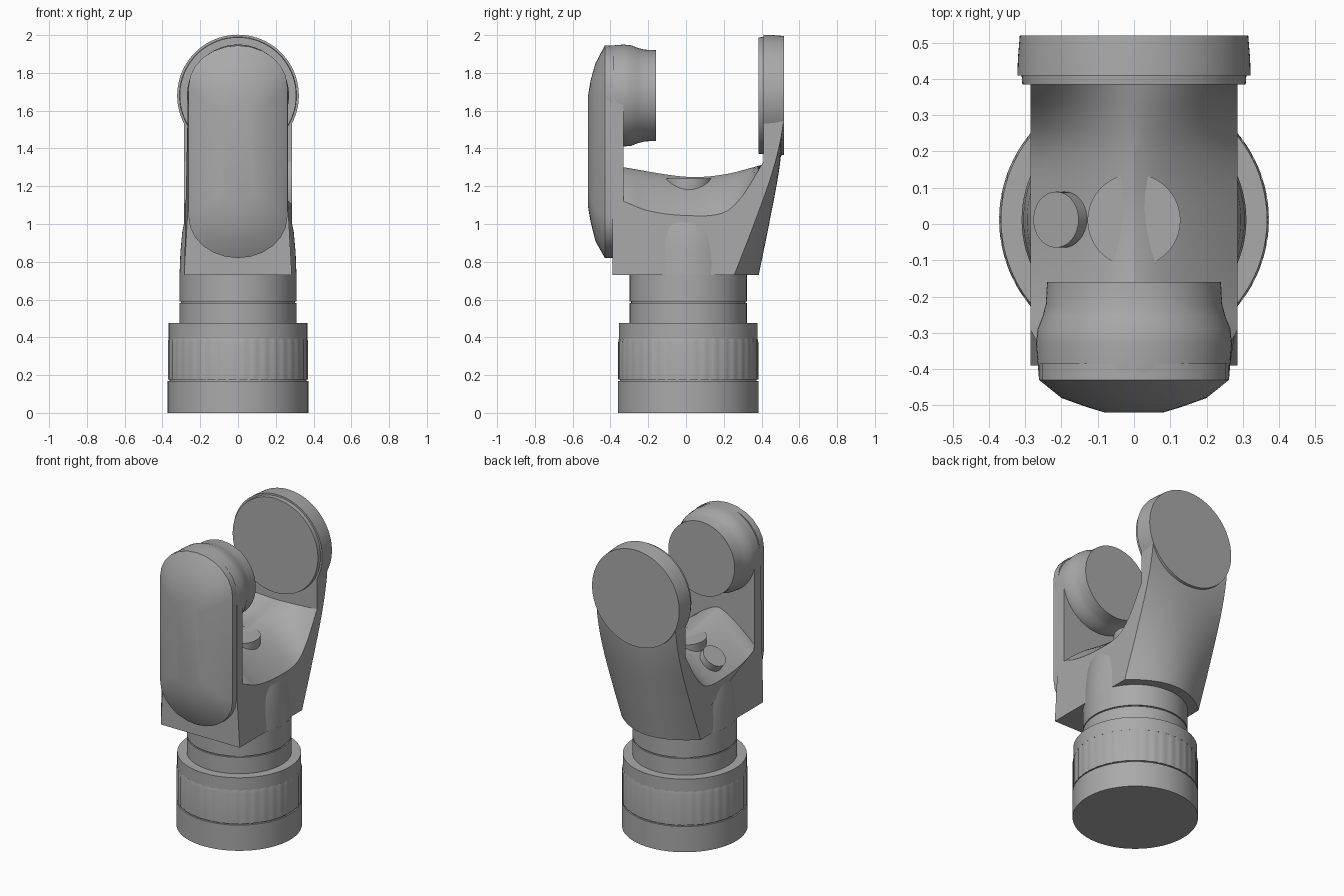
import bpy, bmesh, math
from mathutils import Vector, Matrix

cube = bpy.data.objects.get("Cube")
if cube:
    bpy.data.objects.remove(cube)

grey = bpy.data.materials.new("plain_grey")
grey.use_nodes = True
colour = (0.4, 0.4, 0.4, 1)
grey.diffuse_color = colour
grey.node_tree.nodes["Principled BSDF"].inputs["Base Color"].default_value = colour


def loft(name, rings, angle=30):
    """Skin a list of equal-length closed rings and cap both ends."""
    bm = bmesh.new()
    loops = [[bm.verts.new(p) for p in ring] for ring in rings]
    n = len(loops[0])
    for a, b in zip(loops, loops[1:]):
        for i in range(n):
            j = (i + 1) % n
            bm.faces.new((a[i], a[j], b[j], b[i]))
    bm.faces.new(loops[0][::-1])
    bm.faces.new(loops[-1])
    bmesh.ops.recalc_face_normals(bm, faces=bm.faces)
    mesh = bpy.data.meshes.new(name)
    bm.to_mesh(mesh)
    bm.free()
    mesh.materials.append(grey)
    obj = bpy.data.objects.new(name, mesh)
    bpy.context.collection.objects.link(obj)
    bpy.ops.object.select_all(action='DESELECT')
    bpy.context.view_layer.objects.active = obj
    obj.select_set(True)
    bpy.ops.object.shade_smooth_by_angle(angle=math.radians(angle))
    return obj


def lathe(name, profile, origin, axis=(0, 0, 1), sides=96, flute=0):
    """Turn (distance, radius) pairs about an axis; flute varies the radius."""
    turn = Vector((0, 0, 1)).rotation_difference(Vector(axis)).to_matrix()
    rings = []
    for d, r in profile:
        ring = []
        for i in range(sides):
            a = math.tau * i / sides
            q = r - flute * (i % 4 == 0)
            ring.append(Vector(origin) + turn @ Vector((q * math.cos(a), q * math.sin(a), d)))
        rings.append(ring)
    return loft(name, rings)


def interp(x, table):
    """Smooth cubic interpolation through (x, value) pairs."""
    n = len(table)
    x = min(max(x, table[0][0]), table[-1][0])
    k = max(i for i in range(n - 1) if table[i][0] <= x)

    def slope(i):
        a, b = table[max(i - 1, 0)], table[min(i + 1, n - 1)]
        return (b[1] - a[1]) / (b[0] - a[0])
    (x0, y0), (x1, y1) = table[k], table[k + 1]
    h = x1 - x0
    t = (x - x0) / h
    return (y0 * (1 + 2 * t) * (1 - t) ** 2 + slope(k) * h * t * (1 - t) ** 2
            + y1 * t * t * (3 - 2 * t) - slope(k + 1) * h * t * t * (1 - t))


# Stacked round base and neck
CY = 0.012
base = (0, CY, 0)
lathe("base_foot", [(0, .372), (.168, .372), (.168, .362), (.18, .362)], base)
lathe("base_grip", [(.176, .372), (.37, .372), (.395, .367)], base, sides=160, flute=.004)
lathe("base_collar", [(.39, .367), (.475, .367)], base)
lathe("neck", [(.47, .31), (.582, .31), (.582, .302), (.59, .302), (.59, .31), (.73, .31)], base)
lathe("neck_flare", [(.72, .31), (.85, .305), (.96, .295), (1.03, .28)], base)

# Yoke: side profile swept across the width, with a ridged saddle between arms
HALF = .285
ridge = [(-.33, 1.30), (0, 1.25), (.2, 1.262), (.41, 1.315)]
rim = [(-.33, 1.12), (-.2, 1.07), (0, 1.045), (.2, 1.06), (.3, 1.15), (.41, 1.33)]
back_mid = [(.73, .385), (1, .44), (1.3, .495), (1.53, .515), (1.68, .515)]
back_side = [(.73, .255), (1, .36), (1.3, .465), (1.53, .515), (1.68, .515)]


def saddle(x, y):
    t = (abs(x) / HALF) ** 1.4
    return interp(y, ridge) * (1 - t) + interp(y, rim) * t


def yoke_slice(x):
    t = (x / HALF) ** 2
    pts = [(-.39, .73), (-.39, 1.08), (-.39, 1.68), (-.33, 1.68)]
    for i in range(21):
        y = -.33 + .74 * i / 20
        pts.append((y, saddle(x, y)))
    pts.append((.41, 1.68))
    for i in range(17):
        z = 1.68 - .95 * i / 16
        pts.append((interp(z, back_mid) * (1 - t) + interp(z, back_side) * t, z))
    ring = []
    for y, z in pts:
        narrow = .07 * min(1, (z - .73) / .35) if y < -.32 else 0
        ring.append((x * (1 - narrow), y, z))
    return ring


loft("yoke", [yoke_slice(HALF * i / 10) for i in range(-10, 11)])

# Rear bearing disc on the back arm
HUB = 1.68
lathe("rear_disc", [(.385, .308), (.41, .31), (.41, .322), (.46, .32), (.52, .315)],
      (0, 0, HUB), (0, 1, 0))

# Front bearing boss
lathe("front_boss", [(-.43, .262), (-.33, .27), (-.29, .266), (-.255, .252),
                     (-.22, .243), (-.16, .24)], (0, 0, HUB), (0, 1, 0))


# Front cover: rounded outlines shrinking toward the front
def outline(y, half, top, bottom, end):
    ring = []
    for centre, start in ((top - end, 0), (bottom + end, math.pi)):
        for i in range(13):
            a = start + math.pi * i / 12
            ring.append((half * math.cos(a), y, centre + end * math.sin(a)))
    return ring


loft("front_cover", [outline(-.385, .262, 1.945, .82, .22),
                     outline(-.43, .262, 1.945, .82, .22),
                     outline(-.48, .2, 1.85, .91, .18),
                     outline(-.505, .13, 1.76, 1.01, .13),
                     outline(-.52, .08, 1.67, 1.1, .08)], 40)

# Round details on the saddle
lathe("saddle_disc", [(1.1, .128), (1.24, .128)], (0, .01, 0), sides=64)
tilt = Vector((-math.sin(.63), 0, math.cos(.63)))
seat = Vector((-.19, .012, saddle(-.19, .012)))
lathe("saddle_pin", [(-.06, .077), (.043, .077)], seat, tilt, sides=48)
